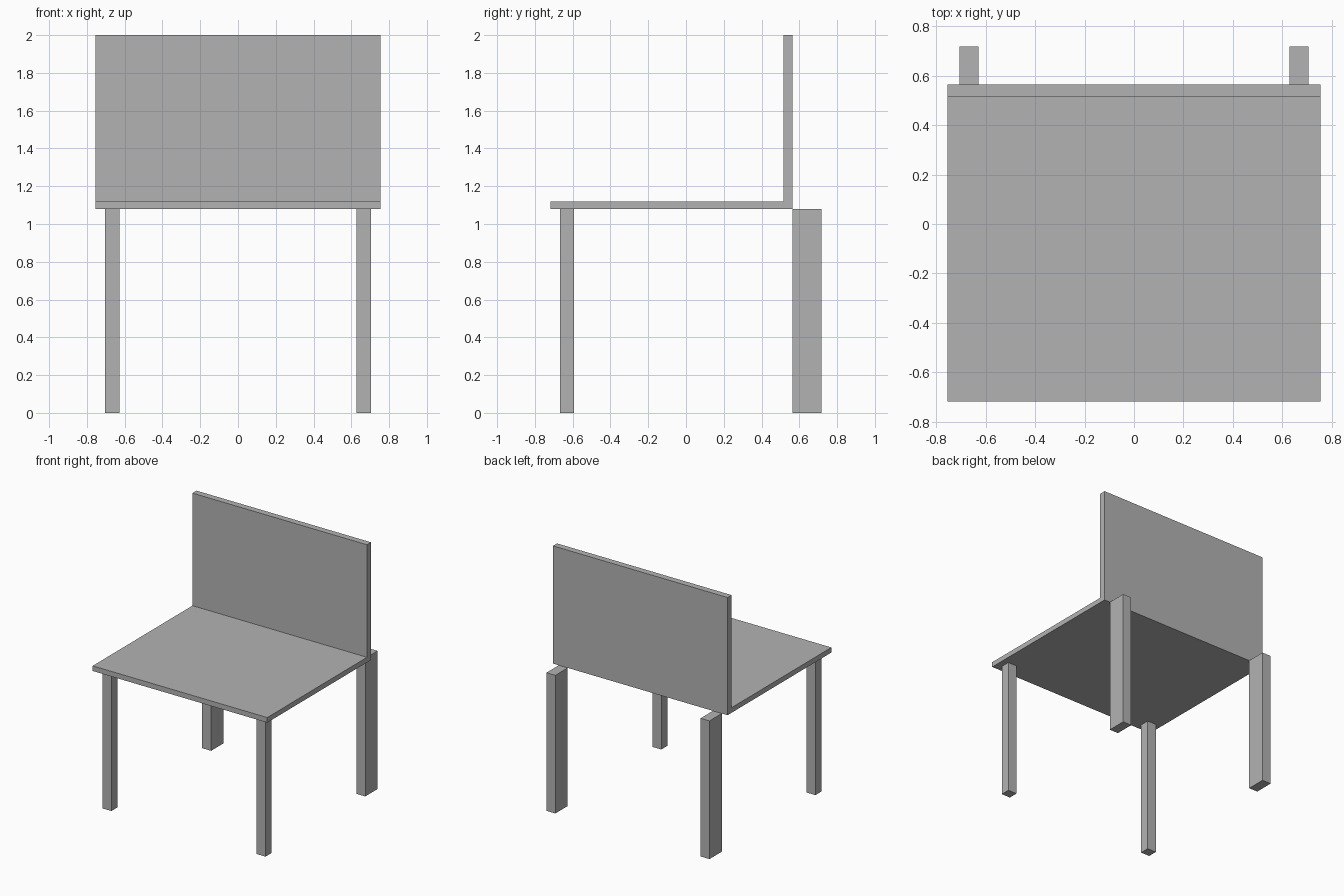
import bpy
import bmesh
from mathutils import Vector

default = bpy.data.objects.get("Cube")
if default:
    bpy.data.objects.remove(default, do_unlink=True)

# Single flat grey
grey = bpy.data.materials.new("plain grey")
grey.use_nodes = True
colour = (0.45, 0.45, 0.45, 1.0)
grey.diffuse_color = colour
grey.node_tree.nodes["Principled BSDF"].inputs["Base Color"].default_value = colour


def box(name, low, high):
    """Add a box spanning two opposite corners."""
    low, high = Vector(low), Vector(high)
    bm = bmesh.new()
    bmesh.ops.create_cube(bm, size=1)
    bmesh.ops.scale(bm, vec=high - low, verts=bm.verts)
    mesh = bpy.data.meshes.new(name)
    bm.to_mesh(mesh)
    bm.free()
    mesh.materials.append(grey)
    obj = bpy.data.objects.new(name, mesh)
    obj.location = (low + high) / 2
    bpy.context.collection.objects.link(obj)
    return obj


HALF_WIDTH = 0.755
SEAT_BOTTOM, SEAT_TOP = 1.08, 1.12
BACK_FRONT, BACK_REAR = 0.515, 0.565
LEG_INNER, LEG_OUTER = 0.628, 0.705

# Seat panel butts against the upright backrest panel
box("seat", (-HALF_WIDTH, -0.717, SEAT_BOTTOM), (HALF_WIDTH, BACK_FRONT, SEAT_TOP))
box("backrest", (-HALF_WIDTH, BACK_FRONT, SEAT_BOTTOM), (HALF_WIDTH, BACK_REAR, 2.0))

# Square front legs under the seat, deeper rear legs behind the backrest
for part, y_front, y_rear in (("front_leg", -0.667, -0.592),
                              ("rear_leg", BACK_REAR, 0.717)):
    for side, x in (("left", LEG_INNER), ("right", -LEG_OUTER)):
        box(f"{part}_{side}", (x, y_front, 0),
            (x + LEG_OUTER - LEG_INNER, y_rear, SEAT_BOTTOM))
